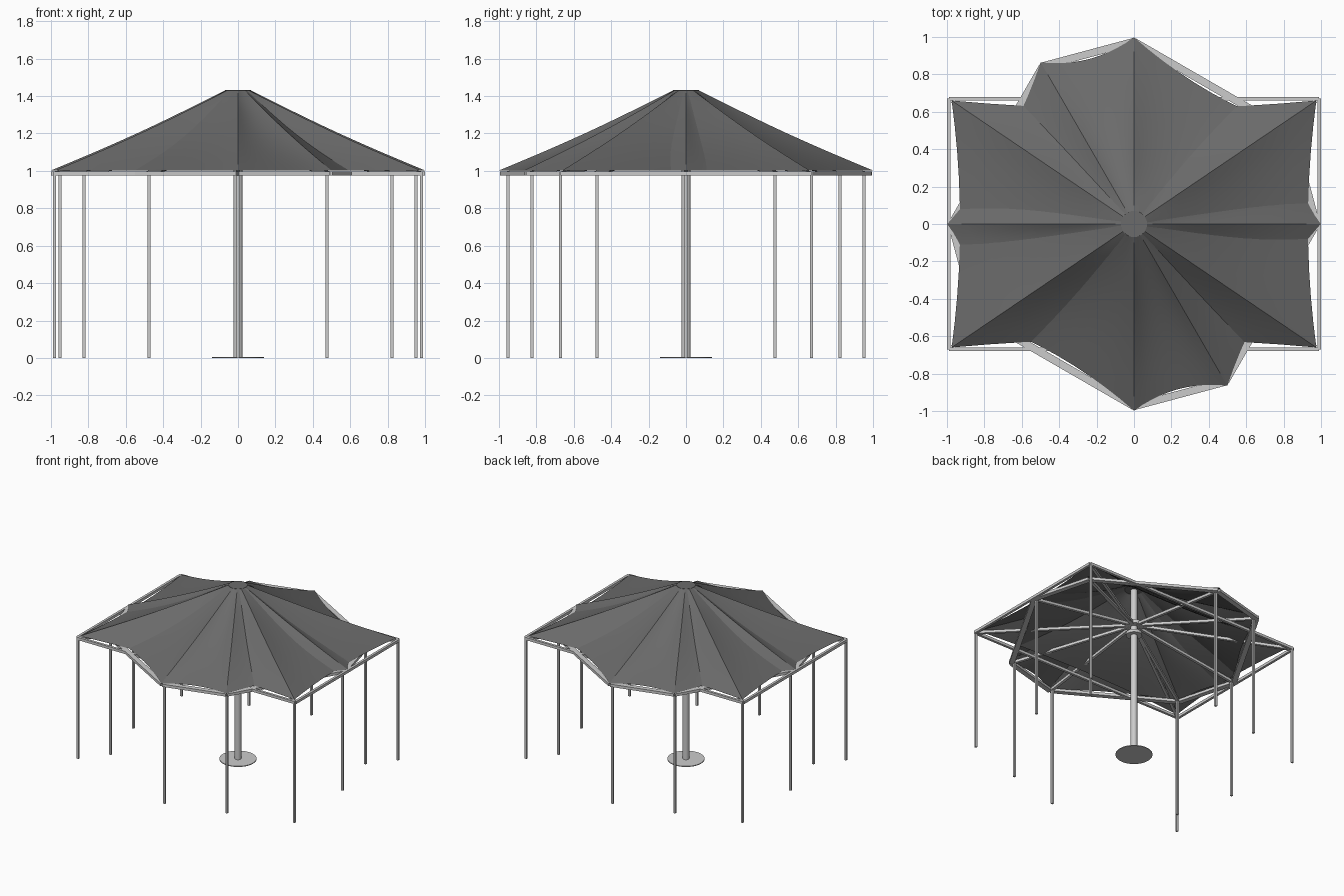
import bpy, bmesh, math
from mathutils import Vector

if "Cube" in bpy.data.objects:
    bpy.data.objects.remove(bpy.data.objects["Cube"])


def material(name, c):
    m = bpy.data.materials.new(name)
    m.diffuse_color = (c, c, c, 1)
    m.use_nodes = True
    m.node_tree.nodes["Principled BSDF"].inputs["Base Color"].default_value = m.diffuse_color
    return m


fabric = material("dark grey fabric", 0.145)
metal = material("light grey metal", 0.6)


def finish(bm, name, mat, angle=None):
    me = bpy.data.meshes.new(name)
    bmesh.ops.recalc_face_normals(bm, faces=bm.faces)
    bm.to_mesh(me)
    bm.free()
    me.materials.append(mat)
    if angle:
        me.shade_smooth()
        me.set_sharp_from_angle(angle=math.radians(angle))
    ob = bpy.data.objects.new(name, me)
    bpy.context.collection.objects.link(ob)
    return ob


def bar(name, a, b, width, height):
    """Box bar from a to b; width is horizontal for level bars."""
    a, b = Vector(a), Vector(b)
    d = (b - a).normalized()
    side = d.cross(Vector((0, 0, 1)))
    side = side.normalized() if side.length > 0.01 else Vector((1, 0, 0))
    up = side.cross(d)
    bm = bmesh.new()
    rings = []
    for p in (a, b):
        rings.append([bm.verts.new(p + side * i * width / 2 + up * j * height / 2)
                      for i, j in ((-1, -1), (1, -1), (1, 1), (-1, 1))])
    for i in range(4):
        k = (i + 1) % 4
        bm.faces.new((rings[0][i], rings[0][k], rings[1][k], rings[1][i]))
    bm.faces.new(rings[0])
    bm.faces.new(rings[1])
    return finish(bm, name, metal)


def cylinder(name, r, z0, z1, mat, seg=32):
    bm = bmesh.new()
    bmesh.ops.create_cone(bm, cap_ends=True, segments=seg, radius1=r, radius2=r, depth=z1 - z0)
    bmesh.ops.translate(bm, verts=bm.verts, vec=(0, 0, (z0 + z1) / 2))
    return finish(bm, name, mat, 30)


def canopy(name, corners, edge_sag):
    """Tensioned cloth from a small top ring to scalloped edges between corners."""
    N, M = 10, 10
    bm = bmesh.new()
    cols = []
    for i, a in enumerate(corners):
        b = corners[(i + 1) % len(corners)]
        a, b = Vector(a), Vector(b)
        inward = Vector((a.y - b.y, b.x - a.x)).normalized()
        for j in range(N):
            s = j / N
            bow = 4 * s * (1 - s)
            outer = a.lerp(b, s) + inward * edge_sag * bow
            inner = a.normalized().lerp(b.normalized(), s).normalized() * 0.07
            col = []
            for k in range(M + 1):
                t = k / M
                p = inner.lerp(outer, t)
                z = 1.43 - 0.427 * t - math.sin(math.pi * t) * (0.013 + 0.02 * bow)
                col.append(bm.verts.new((p.x, p.y, z)))
            cols.append(col)
    for i, c in enumerate(cols):
        d = cols[(i + 1) % len(cols)]
        for k in range(M):
            bm.faces.new((c[k], c[k + 1], d[k + 1], d[k]))
    return finish(bm, name, fabric, 12)


def polar(r, deg):
    return (r * math.cos(math.radians(deg)), r * math.sin(math.radians(deg)))


def rect(x, y):
    return [(x, y), (-x, y), (-x, -y), (x, -y)]


# Two overlapping covers: a rectangle and an uneven octagon
angles = (0, 30, 90, 120, 180, 210, 270, 300)
canopy("rectangular_canopy", rect(0.975, 0.66), 0.045)
canopy("octagonal_canopy", [polar(0.998, d) for d in angles], 0.05)
cylinder("canopy_cap", 0.07, 1.425, 1.432, fabric)

# Perimeter frames, legs and ribs to the hub
frames = (
    ("rectangular", rect(0.99, 0.67), rect(0.982, 0.672), 0.02, 1.12),
    ("octagonal", [polar(0.975, d) for d in angles],
     [polar(0.952, d) for d in angles], 0.04, 1.12),
)
for label, beam_pts, leg_pts, width, hub in frames:
    for i, p in enumerate(beam_pts):
        q = beam_pts[(i + 1) % len(beam_pts)]
        bar(label + "_beam", (*p, 0.987), (*q, 0.987), width, 0.022)
        bar(label + "_rib", (0, 0, hub), (p[0] * 0.98, p[1] * 0.98, 0.988), 0.022, 0.022)
    for p in leg_pts:
        bar(label + "_leg", (*p, 0), (*p, 0.985), 0.016, 0.016)

# Central mast with base plate and hub collars
cylinder("base_plate", 0.138, 0, 0.006, metal, 48)
cylinder("mast", 0.025, 0, 1.42, metal, 24)
cylinder("upper_hub", 0.068, 1.105, 1.135, metal)
cylinder("lower_hub", 0.06, 1.03, 1.055, metal)
